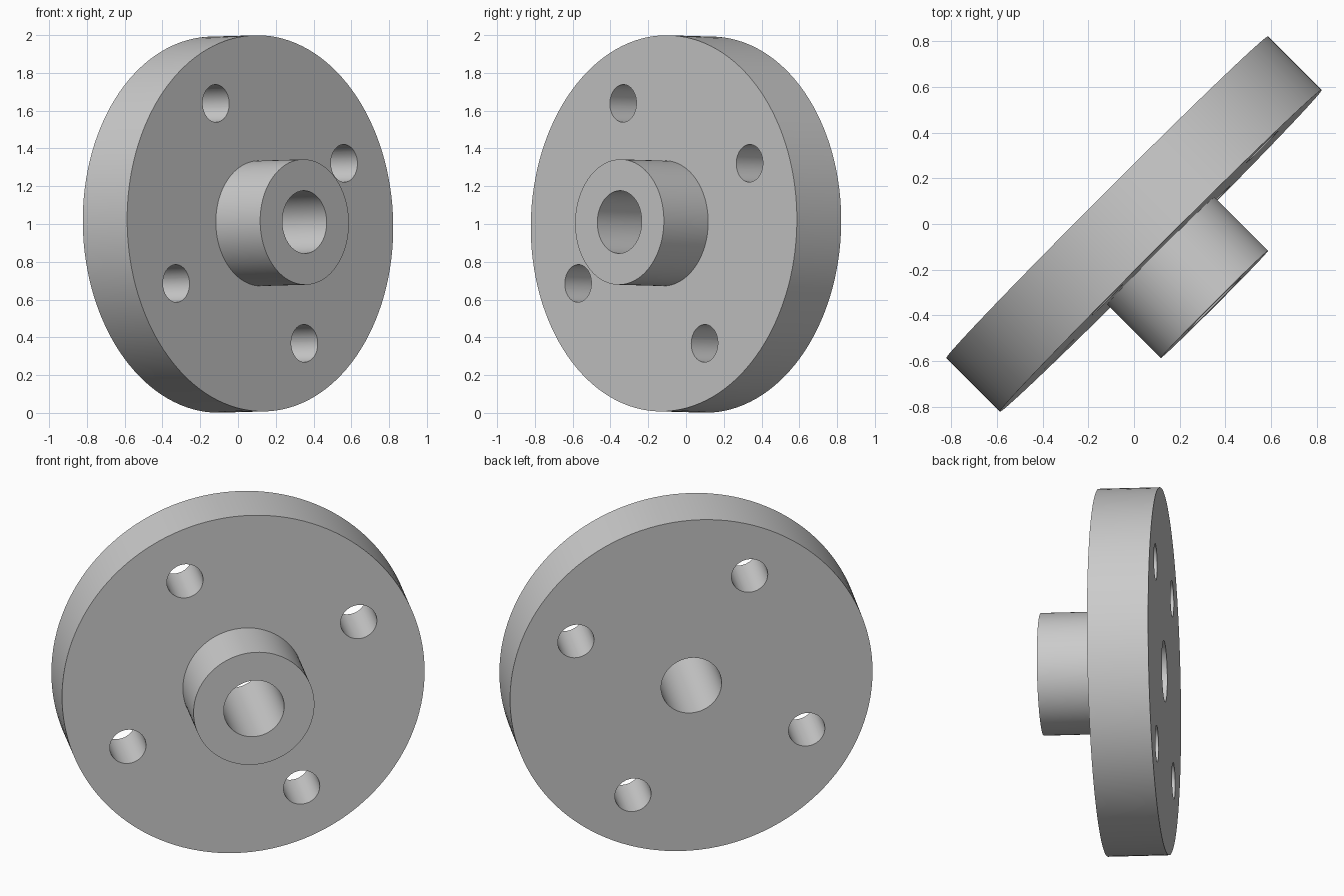
import bpy, bmesh
from math import sin, cos, pi, radians, sqrt
from mathutils import Matrix, Vector

cube = bpy.data.objects.get("Cube")
if cube:
    bpy.data.objects.remove(cube, do_unlink=True)

UNIT = 0.0332            # one design unit; the disc radius is 30 of them
TILT = radians(1.2)      # slight upward lean of the axis
SEGMENTS = 128

steel = bpy.data.materials.new("grey metal")
steel.use_nodes = True
steel.diffuse_color = (0.6, 0.6, 0.6, 1)
steel.node_tree.nodes["Principled BSDF"].inputs["Base Color"].default_value = (0.6, 0.6, 0.6, 1)


def lathe(name, profile):
    """Revolve a closed (radius, height) outline around local z."""
    bm = bmesh.new()
    rings = []
    for i in range(SEGMENTS):
        a = 2 * pi * i / SEGMENTS
        rings.append([bm.verts.new((r * UNIT * cos(a), r * UNIT * sin(a), h * UNIT))
                      for r, h in profile])
    n = len(profile)
    for i in range(SEGMENTS):
        p, q = rings[i], rings[(i + 1) % SEGMENTS]
        for j in range(n):
            k = (j + 1) % n
            bm.faces.new((p[j], q[j], q[k], p[k]))
    bmesh.ops.recalc_face_normals(bm, faces=bm.faces)
    mesh = bpy.data.meshes.new(name)
    bm.to_mesh(mesh)
    bm.free()
    mesh.materials.append(steel)
    obj = bpy.data.objects.new(name, mesh)
    bpy.context.collection.objects.link(obj)
    return obj


# Disc and hub with a central bore, as one turned part
flange = lathe("hub_flange", [(5, -5), (30, -5), (30, 5), (10, 5), (10, 15), (5, 15)])

# Four bolt holes on a circle, drilled right through the disc
bm = bmesh.new()
for k in range(4):
    a = radians(26.6) + k * pi / 2
    spot = Matrix.Translation((21.4 * UNIT * cos(a), 21.4 * UNIT * sin(a), 0))
    bmesh.ops.create_cone(bm, cap_ends=True, segments=64, radius1=3 * UNIT,
                          radius2=3 * UNIT, depth=14 * UNIT, matrix=spot)
drill_mesh = bpy.data.meshes.new("bolt_hole_cutter")
bm.to_mesh(drill_mesh)
bm.free()
drill_mesh.materials.append(steel)
drill = bpy.data.objects.new("bolt_hole_cutter", drill_mesh)
drill.hide_render = True
bpy.context.collection.objects.link(drill)

cut = flange.modifiers.new("bolt holes", 'BOOLEAN')
cut.operation = 'DIFFERENCE'
cut.solver = 'EXACT'
cut.object = drill
bpy.ops.object.select_all(action='DESELECT')
flange.select_set(True)
bpy.context.view_layer.objects.active = flange
bpy.ops.object.modifier_apply(modifier=cut.name)
bpy.data.objects.remove(drill, do_unlink=True)

# Stand it on its rim, hub facing front left
across = Vector((1, 1, 0)) / sqrt(2)
axis = Vector((cos(TILT) / sqrt(2), -cos(TILT) / sqrt(2), sin(TILT)))
up = axis.cross(across)
turn = Matrix((across, up, axis)).transposed().to_4x4()
flange.data.transform(Matrix.Translation((0, 0, 1)) @ turn)

bpy.ops.object.shade_smooth_by_angle(angle=radians(30))
